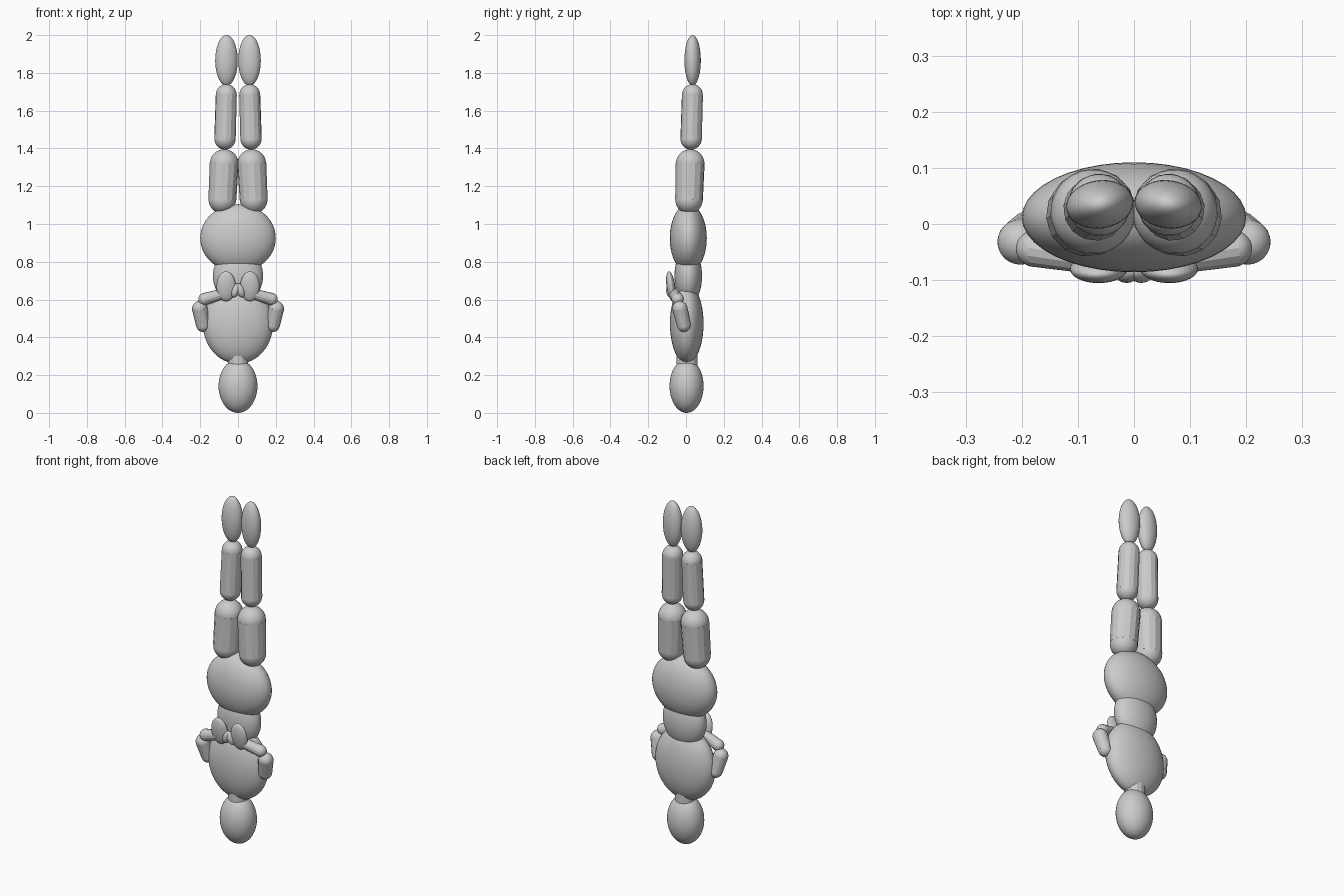
import bpy, bmesh, math
from mathutils import Matrix, Vector

if "Cube" in bpy.data.objects:
    bpy.data.objects.remove(bpy.data.objects["Cube"])


def finish(bm, name, smooth_angle=30):
    mesh = bpy.data.meshes.new(name)
    bm.to_mesh(mesh)
    bm.free()
    ob = bpy.data.objects.new(name, mesh)
    bpy.context.collection.objects.link(ob)
    bpy.ops.object.select_all(action='DESELECT')
    ob.select_set(True)
    bpy.context.view_layer.objects.active = ob
    bpy.ops.object.shade_smooth_by_angle(angle=math.radians(smooth_angle))
    return ob


def ellipsoid(name, centre, radii, rot=(0, 0, 0)):
    bm = bmesh.new()
    turn = Matrix.Identity(4)
    for angle, axis in zip(rot, 'XYZ'):
        turn = Matrix.Rotation(math.radians(angle), 4, axis) @ turn
    m = Matrix.Translation(centre) @ turn @ Matrix.Diagonal((*radii, 1))
    bmesh.ops.create_uvsphere(bm, u_segments=40, v_segments=24, radius=1, matrix=m)
    return finish(bm, name)


def limb(name, a, b, ra, rb):
    """Faceted tapered tube with a rounded joint at each end."""
    a, b = Vector(a), Vector(b)
    axis = b - a
    turn = axis.to_track_quat('Z', 'Y').to_matrix().to_4x4()
    bm = bmesh.new()
    bmesh.ops.create_cone(bm, cap_ends=True, segments=14, radius1=ra, radius2=rb,
                          depth=axis.length,
                          matrix=Matrix.Translation((a + b) / 2) @ turn)
    for p, r in ((a, ra), (b, rb)):
        bmesh.ops.create_uvsphere(bm, u_segments=28, v_segments=16, radius=r * 0.985,
                                  matrix=Matrix.Translation(p) @ turn)
    return finish(bm, name, 20)


# Head and trunk, upside down
ellipsoid("head", (0, 0.003, 0.142), (0.103, 0.09, 0.142))
limb("neck", (0, 0.005, 0.25), (0, 0.005, 0.32), 0.055, 0.055)
ellipsoid("chest", (0, 0.004, 0.472), (0.186, 0.089, 0.212))
ellipsoid("abdomen", (0, 0.012, 0.725), (0.133, 0.073, 0.15))
ellipsoid("pelvis", (0, 0.012, 0.925), (0.2, 0.098, 0.18))

for side, s in (("left", -1), ("right", 1)):
    # Legs pointing up
    limb(side + "_thigh", (s * 0.083, 0.016, 1.128), (s * 0.073, 0.022, 1.32), 0.074, 0.077)
    limb(side + "_calf", (s * 0.069, 0.027, 1.45), (s * 0.062, 0.034, 1.685), 0.057, 0.056)
    ellipsoid(side + "_foot", (s * 0.061, 0.035, 1.866), (0.06, 0.043, 0.134), (0, 0, -s * 8))
    # Arms folded in front of the chest
    limb(side + "_upper_arm", (s * 0.185, -0.012, 0.465), (s * 0.203, -0.032, 0.552), 0.037, 0.041)
    limb(side + "_forearm", (s * 0.178, -0.044, 0.602), (s * 0.055, -0.066, 0.638), 0.033, 0.026)
    ellipsoid(side + "_hand", (s * 0.063, -0.08, 0.67), (0.051, 0.023, 0.08), (8, 0, 0))
    ellipsoid(side + "_thumb", (s * 0.013, -0.083, 0.648), (0.021, 0.022, 0.038), (0, -s * 20, 0))
